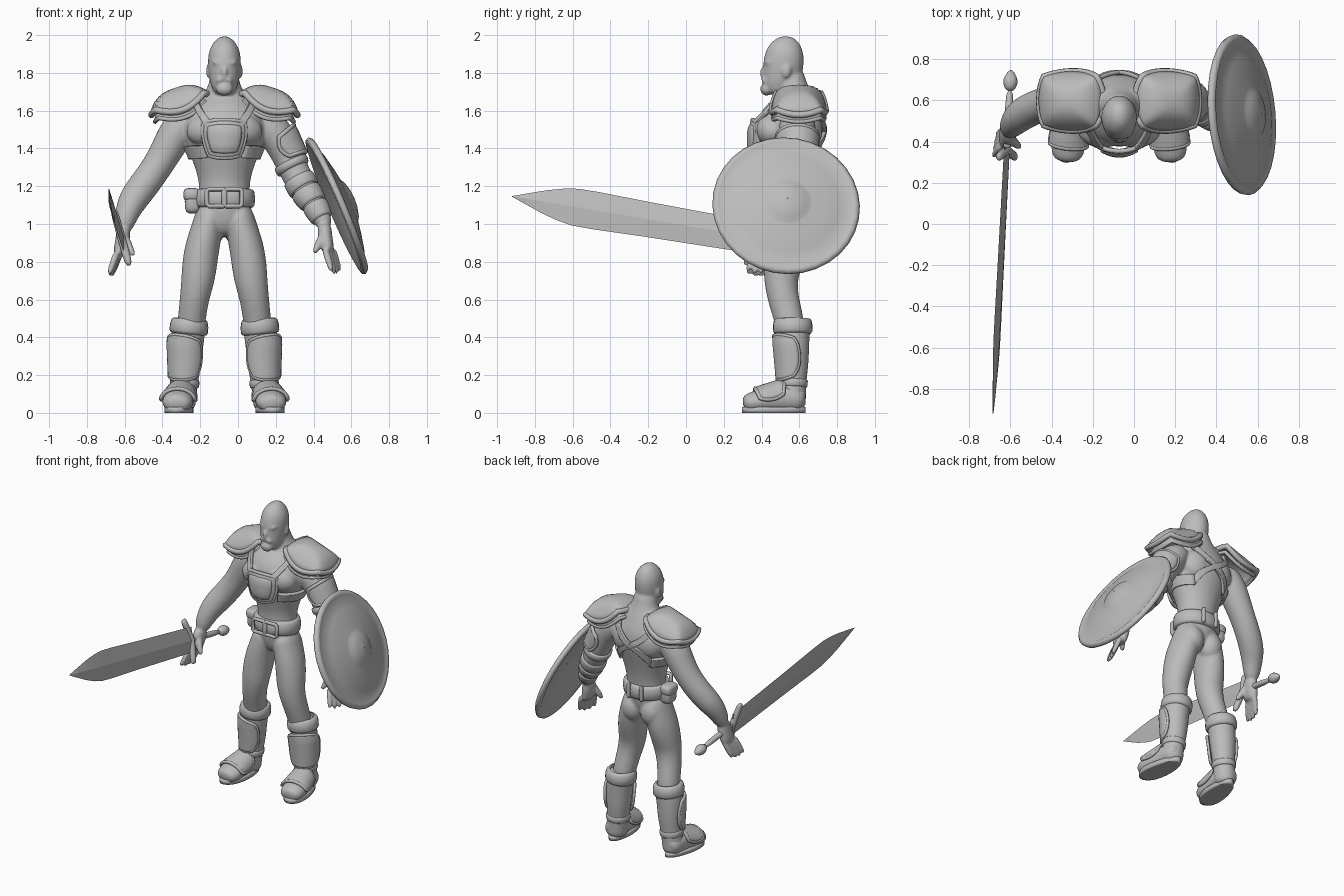
import bpy, bmesh, math
from mathutils import Vector, Euler

if "Cube" in bpy.data.objects:
    bpy.data.objects.remove(bpy.data.objects["Cube"])
grey = bpy.data.materials.new("plain grey")
grey.use_nodes = True
grey.diffuse_color = (.5, .5, .5, 1)
grey.node_tree.nodes["Principled BSDF"].inputs["Base Color"].default_value = (.5, .5, .5, 1)

def add(name, verts, faces, mirror=False, sub=0, thick=0, smooth=True):
    mesh = bpy.data.meshes.new(name)
    mesh.from_pydata([tuple(v) for v in verts], [], faces)
    bm = bmesh.new()
    bm.from_mesh(mesh)
    bmesh.ops.recalc_face_normals(bm, faces=bm.faces)
    bm.to_mesh(mesh)
    mesh.polygons.foreach_set("use_smooth", [smooth] * len(mesh.polygons))
    mesh.materials.append(grey)
    ob = bpy.data.objects.new(name, mesh)
    ob.location.x = -.072     # centre line of the body
    bpy.context.collection.objects.link(ob)
    if thick:
        m = ob.modifiers.new("thickness", 'SOLIDIFY')
        m.thickness, m.offset = thick, 0
    if mirror:
        ob.modifiers.new("mirror", 'MIRROR').use_mirror_merge = False
    if sub:
        m = ob.modifiers.new("smooth", 'SUBSURF')
        m.levels = m.render_levels = sub
    return ob

def bands(rows, n, closed=False):
    """Quads joining rings of n points."""
    return [(i * n + k, i * n + (k + 1) % n, (i + 1) % rows * n + (k + 1) % n, (i + 1) % rows * n + k)
            for i in range(rows if closed else rows - 1) for k in range(n)]

def surf(rings, t, ang, off=0.0, roll=0.0):
    """Point on a limb: rings are (x, y, z, radius across, radius deep)."""
    i = min(int(t), len(rings) - 2)
    mid = Vector(rings[i]).lerp(Vector(rings[i + 1]), t - i)
    way = lambda j: (Vector(rings[min(j + 1, len(rings) - 1)][:3]) - Vector(rings[max(j - 1, 0)][:3])).normalized()
    axis = way(i).lerp(way(i + 1), t - i).normalized()
    u = Vector((1, 0, 0))
    u = (u - axis * u.dot(axis)).normalized()
    v = axis.cross(u)
    u, v = u * math.cos(roll) + v * math.sin(roll), v * math.cos(roll) - u * math.sin(roll)
    a = math.radians(ang)
    return Vector(mid[:3]) + u * math.cos(a) * (mid[3] + off) + v * math.sin(a) * (mid[4] + off)

def loft(name, rings, n=12, sub=2, mirror=False, roll=0.0, smooth=True):
    grow = 1.045 if sub else 1      # makes up for shrinkage under subdivision
    rings = [(*r[:3], r[3] * grow, r[4] * grow) for r in rings]
    verts = [surf(rings, i, 360 * k / n, 0, roll) for i in range(len(rings)) for k in range(n)]
    caps = [tuple(range(n)), tuple(range(len(verts) - n, len(verts)))]
    return add(name, verts, bands(len(rings), n) + caps, mirror, sub, 0, smooth)

def rope(name, pts, radius, mirror=False):
    """Closed round trim along points."""
    mid, verts, n = sum(pts, Vector((0, 0, 0))) / len(pts), [], len(pts)
    for i, p in enumerate(pts):
        axis = (pts[(i + 1) % n] - pts[i - 1]).normalized()
        u = axis.cross(p - mid).normalized() * radius
        verts += [p + u * math.cos(k * math.tau / 8) + axis.cross(u) * math.sin(k * math.tau / 8) for k in range(8)]
    add(name, verts, bands(n, 8, True), mirror)

def sheet(name, f, thick=.016, rim=0.0, corner=.5, mirror=False, n=14):
    """Rounded plate over f(u, v), u and v from -1 to 1, with an optional raised rim."""
    def g(i, j):
        u, v = 2 * i / n - 1, 2 * j / n - 1
        return f(u * math.sqrt(1 - corner * v * v / 2), v * math.sqrt(1 - corner * u * u / 2))
    w = n + 1
    add(name, [g(i, j) for i in range(w) for j in range(w)], [(i * w + j, i * w + j + 1, i * w + w + j + 1, i * w + w + j)
        for i in range(n) for j in range(n)], mirror, 0, thick)
    if rim:
        rope(name + "_rim", [g(i, 0) for i in range(n)] + [g(n, j) for j in range(n)]
             + [g(n - i, n) for i in range(n)] + [g(0, n - j) for j in range(n)], rim, mirror)

def plate(name, rings, t0, t1, a0, a1, off=.014, **kw):
    sheet(name, lambda u, v: surf(rings, (t0 + t1 + v * (t1 - t0)) / 2, (a0 + a1 + u * (a1 - a0)) / 2, off), **kw)

def cuff(name, rings, t0, t1, off, mirror=False):
    """Rounded padded band around a limb."""
    add(name, [surf(rings, t0 + (t1 - t0) * k, a * 15, off * o) for k, o in
               ((0, -.5), (.03, .5), (.15, 1), (.5, 1.2), (.85, 1), (.97, .5), (1, -.5)) for a in range(24)],
        bands(7, 24), mirror)

def blob(name, loc, size, rot=(0, 0, 0), mirror=False, power=1.0):
    turn = Euler([math.radians(a) for a in rot]).to_matrix()
    box = lambda c, s: math.copysign(abs(c) ** power, c) * s
    verts = []
    for tilt in (math.pi * (i + .01) / 12.02 for i in range(13)):
        for k in range(20):
            p = (math.sin(tilt) * math.cos(k * math.pi / 10), math.sin(tilt) * math.sin(k * math.pi / 10), math.cos(tilt))
            verts.append(Vector(loc) + turn @ Vector(map(box, p, size)))
    return add(name, verts, bands(13, 20) + [tuple(range(20)), tuple(range(240, 260))], mirror)

# Torso and neck
torso = [(0, .54, .93, .05, .06), (0, .54, 1.0, .14, .1), (0, .54, 1.1, .142, .113), (0, .55, 1.2, .125, .105),
         (0, .55, 1.3, .15, .125), (0, .55, 1.42, .2, .16), (0, .547, 1.52, .225, .18), (0, .57, 1.61, .19, .145),
         (0, .575, 1.68, .11, .09), (0, .56, 1.74, .078, .075), (0, .55, 1.82, .07, .07)]
body = [loft("torso", torso, 16),
        blob("pectoral", (.1, .44, 1.5), (.105, .07, .08), (0, 15, 15), True),
        blob("shoulder_blade", (.1, .66, 1.5), (.09, .06, .1), (0, 0, -15), True),
        blob("buttock", (.075, .585, .98), (.08, .08, .1), (0, 0, 0), True),
        blob("trapezius", (.08, .59, 1.65), (.1, .08, .06), (0, 25, 0), True)]
# Head
body += [loft("head", [(0, .455, 1.685, .04, .045), (0, .475, 1.72, .066, .075), (0, .51, 1.79, .081, .103),
                       (0, .517, 1.86, .087, .106), (0, .525, 1.92, .08, .096), (0, .53, 1.965, .055, .07),
                       (0, .53, 1.995, .022, .03)], 16),
         blob("nose", (0, .413, 1.808), (.015, .022, .034), (-18, 0, 0)),
         blob("brow", (.034, .43, 1.852), (.036, .016, .013), (0, -14, 20), True),
         blob("moustache", (.02, .413, 1.765), (.03, .016, .013), (0, 25, 15), True),
         blob("beard", (0, .427, 1.715), (.046, .034, .036)),
         blob("ear", (.085, .535, 1.81), (.012, .024, .036), (-12, 0, 12), True)]
# Legs
body.append(loft("leg", [(.185, .56, .4, .07, .07), (.172, .545, .5, .074, .078), (.16, .515, .6, .076, .082),
                         (.14, .5, .7, .088, .088), (.13, .515, .8, .093, .105), (.113, .53, .9, .09, .117),
                         (.085, .54, 1.0, .082, .115), (.07, .54, 1.1, .07, .1)], mirror=True))
# Arms and hands
right_arm = [(-.54, .45, .95, .043, .043), (-.52, .48, 1.05, .062, .062), (-.485, .525, 1.13, .08, .08),
             (-.415, .565, 1.22, .081, .082), (-.345, .585, 1.32, .08, .085), (-.295, .59, 1.41, .088, .092),
             (-.24, .59, 1.51, .098, .1), (-.16, .59, 1.59, .07, .08)]
left_arm = [(.545, .45, .97, .042, .042), (.49, .5, 1.08, .06, .06), (.425, .55, 1.18, .077, .077),
            (.375, .58, 1.27, .077, .08), (.335, .59, 1.36, .082, .085), (.295, .59, 1.44, .088, .092),
            (.24, .59, 1.52, .098, .1), (.16, .59, 1.59, .07, .08)]
body += [loft("right_arm", right_arm), loft("left_arm", left_arm)]
for x, y, z, lean, row in ((-.535, .45, .95, -.045, .006), (.53, .445, .965, .04, .014)):
    inward = math.copysign(.055, -x)
    body.append(loft("palm", [(x, y, z + .04, .038, .042), (x, y - .01, z - .02, .038, .058),
                              (x + lean * .4, y - .025, z - .09, .036, .062), (x + lean * .5, y - .03, z - .12, .025, .055)]))
    for s in (-1.5, -.5, .5, 1.5):
        p, long = Vector((x + lean * .5 + s * row, y - .025 + s * .03, z - .09)), .145 - .012 * abs(s)
        body.append(loft("finger", [(p.x + lean * q, p.y + (s * .004 - .045) * q, p.z - long * q, r, r)
                                    for q, r in ((0, .021), (.5, .019), (.9, .016), (1, .009))], 8, 1))
    body.append(loft("thumb", [(x + inward * q, y - .03 - .05 * q, z - .01 - .11 * q, r, r)
                               for q, r in ((0, .028), (.5, .024), (.9, .018), (1, .009))], 8, 1))
# Blend the anatomy into one continuous skin
graph, blend = bpy.context.evaluated_depsgraph_get(), bmesh.new()
for ob in body:
    blend.from_mesh(bpy.data.meshes.new_from_object(ob.evaluated_get(graph)))
for ob in body:
    bpy.data.objects.remove(ob)
blend.verts.index_update()
skin = add("skin", [v.co for v in blend.verts], [tuple(v.index for v in f.verts) for f in blend.faces])
remesh = skin.modifiers.new("blend", 'REMESH')
remesh.mode, remesh.voxel_size, remesh.use_smooth_shade = 'VOXEL', .009, True
skin.modifiers.new("soften", 'SMOOTH').iterations = 4

# Chest plate and crossed harness
for name, w, y, h, rim in (("chest_plate", .108, .338, .1, .012), ("chest_inset", .085, .33, .075, 0)):
    sheet(name, lambda u, v: Vector((u * w * (1 + v / 6), y + 3.8 * (u * w) ** 2 + .015 * abs(v) ** 3, 1.45 + h * v)), rim=rim)
for name, a0, a1, t0, t1 in (("front_strap", -72, -35, 5.8, 7.4), ("back_strap", 40, 130, 7.4, 4.6),
                             ("side_strap", 130, 240, 4.6, 4.7)):
    sheet(name, lambda u, v: surf(torso, (t0 + t1 + u * (t1 - t0)) / 2 + v * .26, (a0 + a1 + u * (a1 - a0)) / 2, .012),
          .02, 0, 0, True)
# Shoulder armour
for name, size, height, drop, rim in (("shoulder_plate", 1, .085, .01, .018), ("under_plate", .96, .07, .05, .012)):
    def dome(u, v):
        p = Vector((u * .163 * size, v * .142 * size, height * (1 - max(abs(u), abs(v)) ** 3) - drop - .03 * v * v))
        p.rotate(Euler((0, math.radians(19), 0)))
        return p + Vector((.235, .597, 1.64))
    sheet(name, dome, .02, rim, .65, True)
# Belt, buckle and pouch
cuff("belt", [(0, .54, 1.085, .142, .118), (0, .545, 1.185, .14, .115)], 0, 1, .018)
for x in (.045, -.045):
    rope("buckle", [Vector((x + .048 * a, .405, 1.14 + .045 * b)) for a, b in
                    ((-1, -.8), (-.8, -1), (.8, -1), (1, -.8), (1, .8), (.8, 1), (-.8, 1), (-1, .8))], .012)
blob("pouch", (-.168, .54, 1.12), (.042, .055, .065), power=.6)
blob("pouch_flap", (-.172, .54, 1.155), (.045, .06, .035), power=.6)
blob("belt_loop", (.05, .675, 1.135), (.012, .014, .055), mirror=True, power=.5)
# Boots
boot = [(.225, .562, .01, .07, .072), (.22, .562, .08, .07, .072), (.21, .565, .16, .068, .07), (.203, .568, .25, .08, .08),
        (.2, .565, .36, .087, .087), (.188, .565, .44, .088, .09), (.184, .565, .5, .08, .085)]
loft("boot", boot, mirror=True)
cuff("boot_cuff", boot, 4.7, 6, .014, True)
cuff("ankle_band", boot, 1.7, 2.2, .008, True)
plate("shin_guard", boot, 2.1, 4.6, -145, 20, .012, rim=.01, corner=.75, mirror=True)
foot = [(.222, .63, .06, .05, .055), (.224, .58, .075, .07, .075), (.232, .5, .08, .07, .08),
        (.243, .42, .067, .08, .067), (.25, .35, .055, .083, .055), (.253, .3, .045, .055, .042)]
loft("foot", foot, mirror=True)
plate("toe_guard", foot, 1.8, 3.6, 0, 180, .01, rim=.011, mirror=True)
sheet("sole", lambda u, v: Vector((.238 - v * .018 + u * (.073 - .012 * v), .465 + v * .168, .016)), .032, 0, .95, True)
# Left arm wraps and guard
for t in (.5, 1.25, 2):
    cuff("forearm_wrap", left_arm, t, t + .7, .008)
cuff("elbow_band", left_arm, 3.2, 3.7, .012)
plate("upper_arm_guard", left_arm, 3.8, 5.3, -100, 100, .016, rim=.012)
# Sword
hilt, tip = Vector((-.545, .36, .928)), Vector((-.612, -.92, 1.146))
along = lambda s: hilt.lerp(tip, s)
loft("blade", [(*along(s), d, w) for s, w, d in ((0, .085, .014), (.45, .094, .014), (.65, .101, .013), (.74, .1, .013),
     (.8, .087, .012), (.865, .064, .01), (.94, .03, .007), (1, .002, .002))], 4, 0, False, math.radians(9), False)
loft("grip", [(*along(s), .02, .02) for s in (.02, -.1, -.24)], 10, 1)
loft("pommel", [(*along(s), r, r) for s, r in ((-.22, .018), (-.25, .04), (-.275, .036), (-.305, .006))], 8, 1)
loft("crossguard", [(hilt.x - .28 * h, hilt.y - abs(h) * .25, hilt.z + h, w, .022) for h, w in
                    ((-.15, .01), (-.12, .024), (-.05, .02), (0, .026), (.05, .02), (.12, .024), (.15, .01))], 8, 1)
# Shield
turn = Vector((.92, .078, .39)).to_track_quat('Z', 'Y')
profile = [(.002, .1), (.05, .095), (.1, .082), (.122, .068), (.132, .066), (.2, .054), (.28, .036), (.35, .012),
           (.36, .016), (.378, .016), (.392, 0), (.387, -.016), (.36, -.02), (.25, .012), (.1, .035), (.002, .04)]
spin = [(math.cos(k * math.pi / 16), math.sin(k * math.pi / 16)) for k in range(32)]
add("shield", [Vector((.597, .53, 1.097)) + turn @ Vector((r * c, r * s, h)) for r, h in profile for c, s in spin],
    bands(len(profile), 32))
